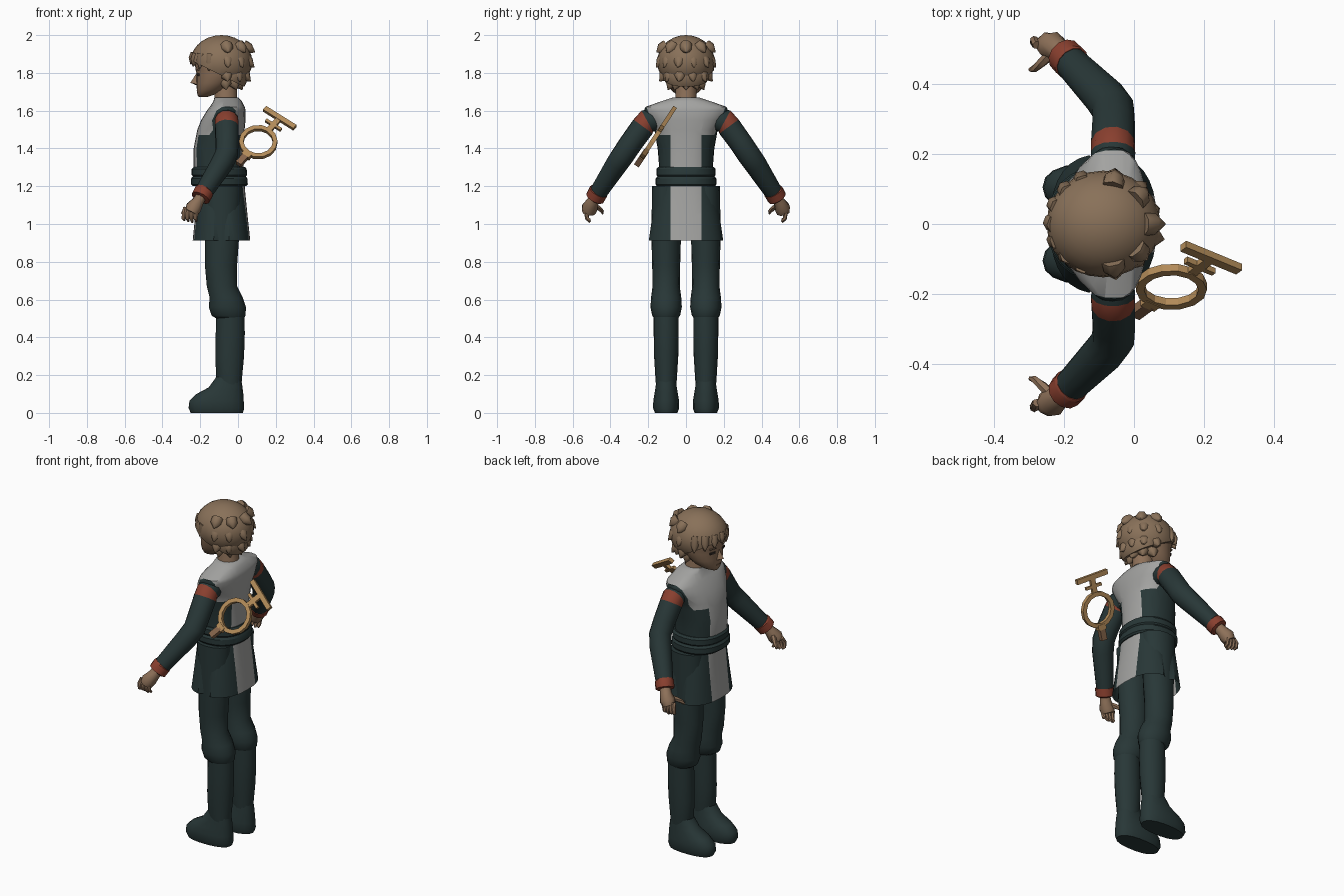
import bpy, bmesh, math
from math import cos, sin, pi, radians
from mathutils import Vector, Matrix

cube = bpy.data.objects.get("Cube")
if cube:
    bpy.data.objects.remove(cube, do_unlink=True)


def material(name, r, g, b):
    m = bpy.data.materials.new(name)
    m.use_nodes = True
    m.diffuse_color = (r, g, b, 1)
    m.node_tree.nodes["Principled BSDF"].inputs["Base Color"].default_value = (r, g, b, 1)
    return m


TEAL = material("dark teal cloth", .021, .038, .038)
GREY = material("pale grey cloth", .37, .37, .36)
RED = material("rust red trim", .25, .05, .028)
HAIR = material("sandy hair", .25, .165, .10)
SKIN = material("skin", .27, .165, .10)
GOLD = material("gold", .45, .26, .10)
WOOD = material("brown grip", .24, .13, .07)
DARK = material("dark eye", .035, .025, .02)


def finish(name, bm, mats, angle=45, matrix=None):
    bmesh.ops.recalc_face_normals(bm, faces=bm.faces[:])
    me = bpy.data.meshes.new(name)
    bm.to_mesh(me)
    bm.free()
    for m in mats:
        me.materials.append(m)
    ob = bpy.data.objects.new(name, me)
    bpy.context.collection.objects.link(ob)
    if matrix:
        ob.matrix_world = matrix
    if angle:
        bpy.ops.object.select_all(action='DESELECT')
        ob.select_set(True)
        bpy.context.view_layer.objects.active = ob
        bpy.ops.object.shade_smooth_by_angle(angle=radians(angle))
    return ob


def skin_rings(bm, rings, caps, slots=None):
    loops = [[bm.verts.new(p) for p in ring] for ring in rings]
    n = len(loops[0])
    for k, (a, b) in enumerate(zip(loops, loops[1:])):
        for i in range(n):
            j = (i + 1) % n
            bm.faces.new((a[i], a[j], b[j], b[i])).material_index = slots[k] if slots else 0
    if caps:
        bm.faces.new(loops[0])
        bm.faces.new(loops[-1])
    return loops


def loft(rows, n=20, cy=0, power=1.0, caps=True):
    """Stack of rounded rings: height, front x, back x, half width."""
    def soft(v):
        return math.copysign(abs(v) ** power, v)
    bm = bmesh.new()
    rings = []
    for z, xf, xb, w in rows:
        rings.append([((xf + xb) / 2 + (xb - xf) / 2 * soft(cos(2 * pi * i / n)),
                       cy + w * soft(sin(2 * pi * i / n)), z) for i in range(n)])
    skin_rings(bm, rings, caps)
    return bm


def limb(name, path, mats, slots=None, n=12, angle=45):
    """Round tube through points given as x, y, z, radius."""
    pts = [Vector(p[:3]) for p in path]
    rings = []
    for i, p in enumerate(pts):
        t = (pts[min(i + 1, len(pts) - 1)] - pts[max(i - 1, 0)]).normalized()
        u = t.cross(Vector((.9, .1, .42))).normalized()
        v = t.cross(u)
        rings.append([p + path[i][3] * (u * cos(2 * pi * k / n) + v * sin(2 * pi * k / n)) for k in range(n)])
    bm = bmesh.new()
    skin_rings(bm, rings, True, slots)
    return finish(name, bm, mats, angle)


def cut(bm, co, no):
    bmesh.ops.bisect_plane(bm, geom=bm.verts[:] + bm.edges[:] + bm.faces[:], plane_co=co, plane_no=no)


def panel_colours(bm, yoke):
    """Pale centre panel, widening to a yoke over the shoulders."""
    for s in (1, -1):
        cut(bm, (0, s * .082, 0), (0, 1, 0))
        if yoke:
            cut(bm, (0, s * .15, 1.47), (0, s, -.4))
    if yoke:
        cut(bm, (0, 0, 1.47), (0, 0, 1))
    for f in bm.faces:
        c = f.calc_center_median()
        wide = yoke and c.z > 1.47 and abs(c.y) < .15 + .4 * (c.z - 1.47)
        f.material_index = 1 if abs(c.y) < .082 or wide else 0


# Tunic body
bm = loft([(1.2, -.22, .03, .145), (1.3, -.235, .03, .142), (1.4, -.235, .03, .15),
           (1.5, -.215, .035, .168), (1.55, -.195, .04, .2), (1.6, -.165, .04, .222),
           (1.62, -.15, .036, .215), (1.65, -.13, .02, .13), (1.67, -.125, 0, .07)], 28, power=.85)
panel_colours(bm, True)
finish("tunic_body", bm, [TEAL, GREY])

# Tunic skirt with a pleated slit at each side
bm = loft([(1.23, -.215, .035, .148), (1.17, -.218, .038, .158), (1.05, -.226, .05, .18),
           (.912, -.24, .065, .2)], 32, power=.8, caps=False)
for v in bm.verts:
    mid = -.09
    if abs(v.co.x - mid) < .012 and v.co.z < 1.2:
        v.co.y *= 1 - .5 * (1.2 - v.co.z)
panel_colours(bm, False)
finish("tunic_skirt", bm, [TEAL, GREY], 35)

# Belt of two stacked bands
for name, z, g in (("belt_upper", 1.25, 0), ("belt_lower", 1.2, .004)):
    bm = loft([(z, -.235 - g, .04 + g, .15 + g), (z + .01, -.245 - g, .048 + g, .157 + g),
               (z + .04, -.245 - g, .046 + g, .157 + g), (z + .052, -.235 - g, .038 + g, .148 + g)], 24, power=.88)
    finish(name, bm, [TEAL], 30)

for side, s in (("far", 1), ("near", -1)):
    # Trouser leg gathered at the knee, boot shaft and shoe
    cy = s * .105
    finish("trousers_" + side, loft([
        (.5, -.115, .03, .062), (.515, -.14, .04, .074), (.56, -.155, .042, .083), (.61, -.15, .025, .08),
        (.67, -.165, -.005, .072), (.78, -.175, -.005, .074), (.92, -.175, .005, .078),
        (1.2, -.19, .02, .075)], 16, cy), [TEAL])
    finish("boot_shaft_" + side, loft([
        (.13, -.1, .018, .052), (.17, -.115, .02, .056), (.3, -.12, .032, .064),
        (.42, -.118, .036, .066), (.52, -.115, .034, .066)], 16, cy), [TEAL])
    finish("shoe_" + side, loft([
        (0, -.25, .026, .06), (.025, -.262, .033, .07), (.065, -.257, .03, .069),
        (.1, -.22, .028, .063), (.135, -.155, .024, .057), (.19, -.115, .015, .05)], 18, cy, .85), [TEAL])

    def path(rows):
        return [(x, y * s, z, r) for x, y, z, r in rows]

    # Sleeve with red shoulder band and cuff
    limb("sleeve_" + side, path([
        (-.06, .155, 1.555, .06), (-.06, .205, 1.545, .064), (-.06, .228, 1.515, .064), (-.058, .29, 1.43, .062),
        (-.06, .33, 1.37, .062), (-.085, .365, 1.32, .06), (-.19, .472, 1.155, .047)]),
        [TEAL, RED], [0, 1, 0, 0, 0, 0])
    limb("cuff_" + side, path([(-.178, .461, 1.175, .049), (-.18, .463, 1.172, .053),
                               (-.198, .482, 1.138, .052), (-.2, .484, 1.135, .04)]), [RED], angle=30)
    # Hand
    limb("palm_" + side, path([(-.195, .478, 1.145, .03), (-.213, .495, 1.115, .033),
                               (-.235, .51, 1.085, .043), (-.248, .515, 1.06, .036)]), [SKIN], n=8)
    for i in range(4):
        x = -.215 - .021 * i
        limb("finger_%d_%s" % (i + 1, side), path([
            (x, .512, 1.085, .013), (x - .008, .527, 1.056, .0125),
            (x - .01, .523, 1.028, .011), (x - .006, .508, 1.01 + .006 * abs(i - 1), .007)]), [SKIN], n=6)
    limb("thumb_" + side, path([(-.23, .495, 1.1, .017), (-.262, .464, 1.085, .014),
                                (-.285, .445, 1.068, .011), (-.298, .442, 1.055, .006)]), [SKIN], n=6)

# Neck and head
finish("neck", loft([(1.63, -.13, .005, .065), (1.67, -.125, -.005, .058), (1.78, -.13, -.005, .055)], 14), [SKIN])
finish("head", loft([
    (1.672, -.208, -.165, .022), (1.685, -.215, -.125, .05), (1.71, -.218, -.075, .08), (1.745, -.22, -.035, .102),
    (1.79, -.22, .01, .117), (1.815, -.222, .02, .122), (1.85, -.231, .03, .128), (1.92, -.21, .03, .12)],
    24, power=.92), [SKIN], 60)
bm = bmesh.new()
tip = bm.verts.new((-.252, 0, 1.748))
base = [bm.verts.new(p) for p in ((-.212, 0, 1.81), (-.21, .024, 1.738), (-.21, 0, 1.73), (-.21, -.024, 1.738))]
for i in range(4):
    bm.faces.new((tip, base[i], base[(i + 1) % 4]))
finish("nose", bm, [SKIN], 70)


def box(name, size, centre, mat, frame):
    bm = bmesh.new()
    bmesh.ops.create_cube(bm, size=1)
    for v in bm.verts:
        v.co = Vector(centre) + Vector(a * b for a, b in zip(v.co, size))
    return finish(name, bm, [mat], 0, frame)


for s in (1, -1):
    tilt = Matrix.Translation((-.212, s * .05, 1.79)) @ Matrix.Rotation(-s * .3, 4, 'Z')
    box("eye", (.008, .034, .012), (0, 0, 0), DARK, tilt)
    box("eyebrow", (.008, .042, .007), (-.003, 0, .027), HAIR, tilt)
box("mouth", (.006, .04, .004), (-.217, 0, 1.708), WOOD, Matrix())


# Hair: crown, nape and pointed locks
def blob(name, centre, size):
    bm = bmesh.new()
    bmesh.ops.create_uvsphere(bm, u_segments=24, v_segments=14, radius=1)
    for v in bm.verts:
        v.co = Vector(a * b for a, b in zip(v.co, size)) + Vector(centre)
    geom = bm.verts[:] + bm.edges[:] + bm.faces[:]
    cut_geom = bmesh.ops.bisect_plane(bm, geom=geom, plane_co=(-.25, 0, 1.868), plane_no=(.5, 0, 1), clear_inner=True)
    rim = [e for e in cut_geom["geom_cut"] if isinstance(e, bmesh.types.BMEdge)]
    if rim:
        bmesh.ops.edgeloop_fill(bm, edges=rim)
    return finish(name, bm, [HAIR], 50)


blob("hair_crown", (-.088, 0, 1.858), (.164, .153, .142))
blob("hair_nape", (-.035, 0, 1.79), (.088, .122, .1))


def lock(a, b, r):
    a, b = Vector(a), Vector(b)
    m = a.lerp(b, .5)
    limb("hair_lock", [(*a, r * .8), (*m, r * .75), (*b, .002)], [HAIR], n=7, angle=60)


# Back locks in tiers: height, reach, drop, count
for z, reach, drop, count in ((1.925, .172, .015, 5), (1.865, .175, .035, 6), (1.79, .155, .035, 6), (1.755, .105, .045, 5)):
    for i in range(count):
        a = radians(-80 + 160 * i / (count - 1))
        c, q = cos(a), sin(a) * .92
        lock((-.08 + reach * .62 * c, reach * .66 * q, z + .02),
             (-.082 + reach * (1 - .08 * (i % 2)) * c, reach * q, z - drop), .042)
# Fringe across the brow and locks in front of the ears
for i in range(7):
    a = radians(180 - 66 + 22 * i)
    c, q = cos(a), sin(a)
    lock((-.09 + .135 * c, .125 * q, 1.9), (-.088 + .163 * c, .145 * q + .012, 1.845 - .012 * abs(i - 3)), .034)

# Ringed staff head carried on the back
along, up = Vector((1, 0, 0)), Vector((0, .55, .835))
axis = (along * .6 + up * .8).normalized()
cross = (along * .8 - up * .6).normalized()
frame = Matrix((axis, cross, axis.cross(cross))).transposed().to_4x4()
frame.translation = (.107, -.18, 1.433)
bm = bmesh.new()
section = ((.078, -.012), (.102, -.012), (.102, .012), (.078, .012))
rings = [[(r * cos(2 * pi * i / 14), r * sin(2 * pi * i / 14), h) for r, h in section] for i in range(14)]
skin_rings(bm, rings + [rings[0]], False)
bmesh.ops.remove_doubles(bm, verts=bm.verts[:], dist=.0001)
finish("staff_ring", bm, [GOLD], 0, frame)
box("staff_neck", (.1, .03, .018), (.145, 0, 0), GOLD, frame)
box("staff_small_bar", (.016, .1, .018), (.135, 0, 0), GOLD, frame)
box("staff_top_bar", (.028, .2, .022), (.19, 0, 0), GOLD, frame)
box("staff_collar", (.03, .05, .03), (-.1, 0, 0), GOLD, frame)
box("staff_grip", (.07, .034, .03), (-.14, 0, 0), WOOD, frame)
